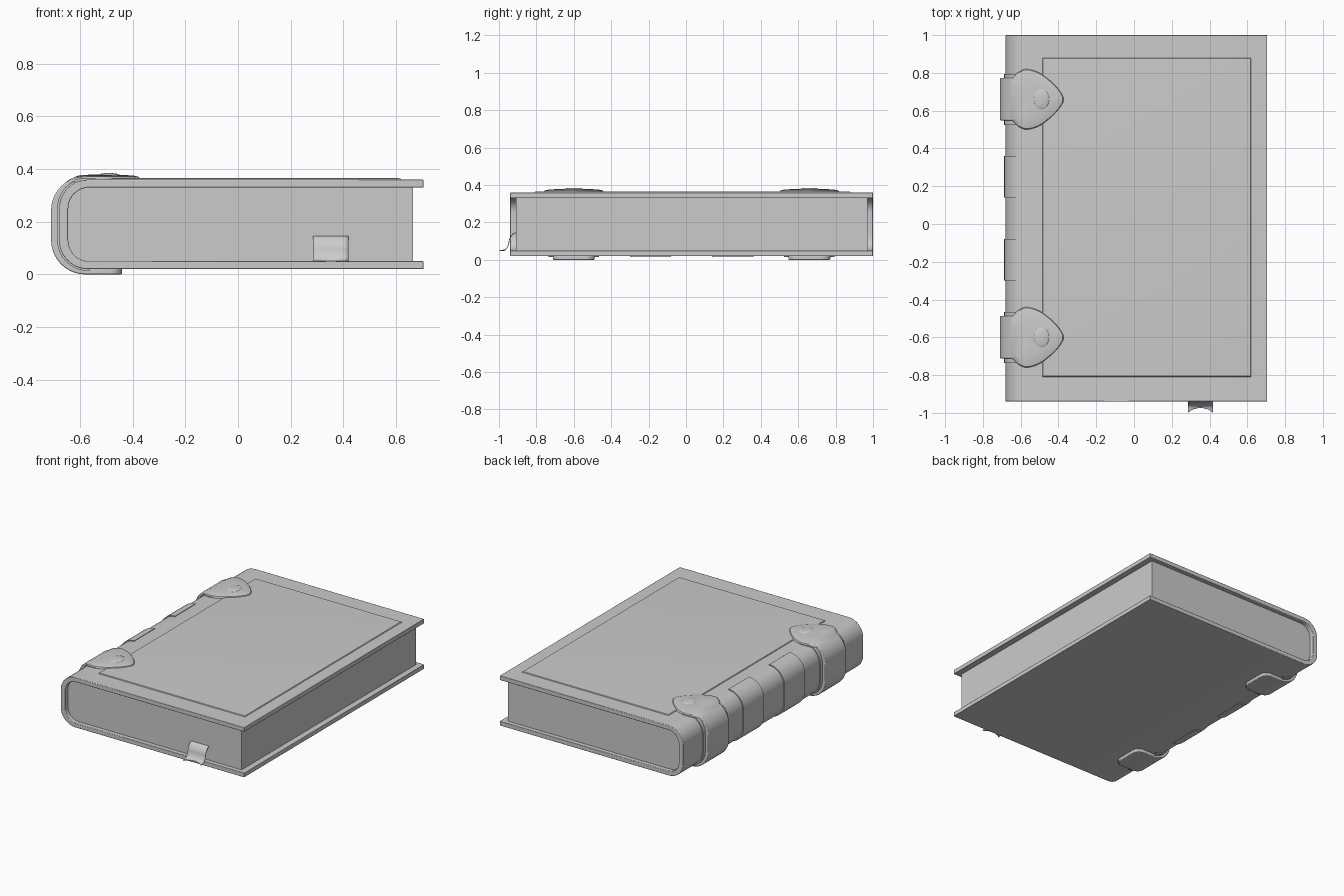
import bpy, bmesh, math
from mathutils import Vector

if "Cube" in bpy.data.objects:
    bpy.data.objects.remove(bpy.data.objects["Cube"])

MID = 0.03          # book centre along y
SIDES = (1, -1)


def finish(name, bm, bevel=0.0, smooth=True):
    bmesh.ops.recalc_face_normals(bm, faces=bm.faces)
    me = bpy.data.meshes.new(name)
    bm.to_mesh(me)
    bm.free()
    ob = bpy.data.objects.new(name, me)
    bpy.context.collection.objects.link(ob)
    if bevel:
        m = ob.modifiers.new("bevel", 'BEVEL')
        m.width, m.segments, m.limit_method = bevel, 2, 'ANGLE'
        m.angle_limit = math.radians(40)
    if smooth:
        bpy.ops.object.select_all(action='DESELECT')
        ob.select_set(True)
        bpy.context.view_layer.objects.active = ob
        bpy.ops.object.shade_smooth_by_angle(angle=math.radians(35))
    return ob


def u_path(left, lo, hi, r, end_lo, end_hi, n=10):
    """Rounded U in the xz plane, from the lower end round the spine to the upper end."""
    pts = [(end_lo, lo)]
    for cz, a0 in ((lo + r, -90), (hi - r, -180)):
        for i in range(n + 1):
            a = math.radians(a0 - 90 * i / n)
            pts.append((left + r + r * math.cos(a), cz + r * math.sin(a)))
    return pts + [(end_hi, hi)]


def prism(pts, y0, y1):
    bm = bmesh.new()
    a = [bm.verts.new((x, y0, z)) for x, z in pts]
    b = [bm.verts.new((x, y1, z)) for x, z in pts]
    bm.faces.new(a)
    bm.faces.new(b[::-1])
    for i in range(len(a)):
        j = (i + 1) % len(a)
        bm.faces.new((a[i], b[i], b[j], a[j]))
    return bm


def loft(rings):
    """Closed solid through matching rings of 3D points."""
    bm = bmesh.new()
    vs = [[bm.verts.new(p) for p in ring] for ring in rings]
    for a, b in zip(vs, vs[1:]):
        for i in range(len(a)):
            j = (i + 1) % len(a)
            bm.faces.new((a[i], a[j], b[j], b[i]))
    bm.faces.new(vs[0][::-1])
    bm.faces.new(vs[-1])
    return bm


def shell(outer, inner, y0, y1):
    return prism(outer + inner[::-1], y0, y1)


# Cover wrapping round the spine
inner = u_path(-0.645, 0.05, 0.33, 0.08, 0.705, 0.705)
cover = u_path(-0.68, 0.02, 0.36, 0.11, 0.705, 0.705)
finish("cover", shell(cover, inner, -0.94, 1.0), 0.003)

# Page block
finish("pages", prism(u_path(-0.646, 0.049, 0.331, 0.08, 0.665, 0.665), -0.91, 0.97))

# Raised panel on the front board
def rect(d, z):
    return [(-0.485 + d, -0.81 + d, z), (0.62 - d, -0.81 + d, z),
            (0.62 - d, 0.88 - d, z), (-0.485 + d, 0.88 - d, z)]
finish("front_panel", loft([rect(0, 0.355), rect(0, 0.361), rect(0.004, 0.365),
                            rect(0.018, 0.366)]))

# Raised bands on the spine, plus a wider pad under each strap
seat = u_path(-0.672, 0.028, 0.352, 0.10, -0.58, -0.58)
for s in SIDES:
    for name, c, w, end in (("spine_band", 0.22, 0.22, -0.573),
                            ("strap_pad", 0.63, 0.27, -0.59)):
        out = u_path(-0.687, 0.014, 0.366, 0.115, end, end)
        y = MID + s * c
        finish(name, shell(out, seat, y - w / 2, y + w / 2), 0.005)

# Half outline of the shield-shaped strap end
HALF = [(-0.67, 0.112), (-0.645, 0.112), (-0.61, 0.145), (-0.567, 0.16), (-0.50, 0.14),
        (-0.435, 0.092), (-0.393, 0.046), (-0.373, 0.012)]


def smooth_line(p, n=5):
    q = [Vector(v) for v in [p[0]] + p + [p[-1]]]
    res = []
    for a, b, c, d in zip(q, q[1:], q[2:], q[3:]):
        for i in range(n):
            t = i / n
            res.append(0.5 * (2 * b + (c - a) * t + (2 * a - 5 * b + 4 * c - d) * t * t
                              + (3 * b - a - 3 * c + d) * t ** 3))
    return res + [q[-1]]


half = smooth_line(HALF)
outline = half + [Vector((v.x, -v.y)) for v in reversed(half)]


def shield_ring(scale, z, yc):
    ring = []
    for v in outline:
        x = -0.52 + (v.x + 0.52) * scale
        dx = min(max(0.0, -0.58 - x), 0.12)
        drop = 0.13 - math.sqrt(0.13 ** 2 - dx * dx)
        ring.append((x, yc + v.y * scale, z - drop))
    return ring


strap_out = u_path(-0.71, 0.0, 0.373, 0.13, -0.44, -0.56)
strap_in = u_path(-0.675, 0.024, 0.355, 0.105, -0.44, -0.56)
for s in SIDES:
    y = MID + s * 0.63
    # Strap round the spine, with rounded corners underneath
    bm = shell(strap_out, strap_in, y - 0.112, y + 0.112)
    corners = [e for e in bm.edges if all(abs(v.co.x + 0.44) < 1e-4 for v in e.verts)
               and abs(e.verts[0].co.y - e.verts[1].co.y) < 1e-4]
    bmesh.ops.bevel(bm, geom=corners, offset=0.05, segments=6, profile=0.5, affect='EDGES')
    finish("strap", bm, 0.005)
    # Domed strap end
    finish("strap_end", loft([shield_ring(k, z, y) for k, z in
           ((1, 0.352), (1, 0.365), (0.97, 0.371), (0.85, 0.375), (0.6, 0.378), (0.3, 0.379))]))
    # Oval stud
    bm = bmesh.new()
    bmesh.ops.create_uvsphere(bm, u_segments=24, v_segments=12, radius=1)
    for v in bm.verts:
        v.co = (-0.49 + 0.042 * v.co.x, y + 0.055 * v.co.y, 0.376 + 0.009 * v.co.z)
    finish("stud", bm)

# Ribbon bookmark with a notched tail
path = smooth_line([(-0.905, 0.145), (-0.925, 0.138), (-0.943, 0.11), (-0.95, 0.08),
                    (-0.965, 0.056), (-0.998, 0.049)], 4)
bm = bmesh.new()
rows = []
for k, p in enumerate(path):
    row = []
    for i in range(9):
        u = i / 4 - 1
        notch = 0.026 * (1 - u * u) * max(0, (k - len(path) + 5) / 4)
        row.append(bm.verts.new((0.352 + 0.067 * u, p.x + notch, p.y)))
    rows.append(row)
for a, b in zip(rows, rows[1:]):
    for i in range(8):
        bm.faces.new((a[i], a[i + 1], b[i + 1], b[i]))
ribbon = finish("ribbon", bm)
m = ribbon.modifiers.new("thickness", 'SOLIDIFY')
m.thickness, m.offset = 0.004, 0
